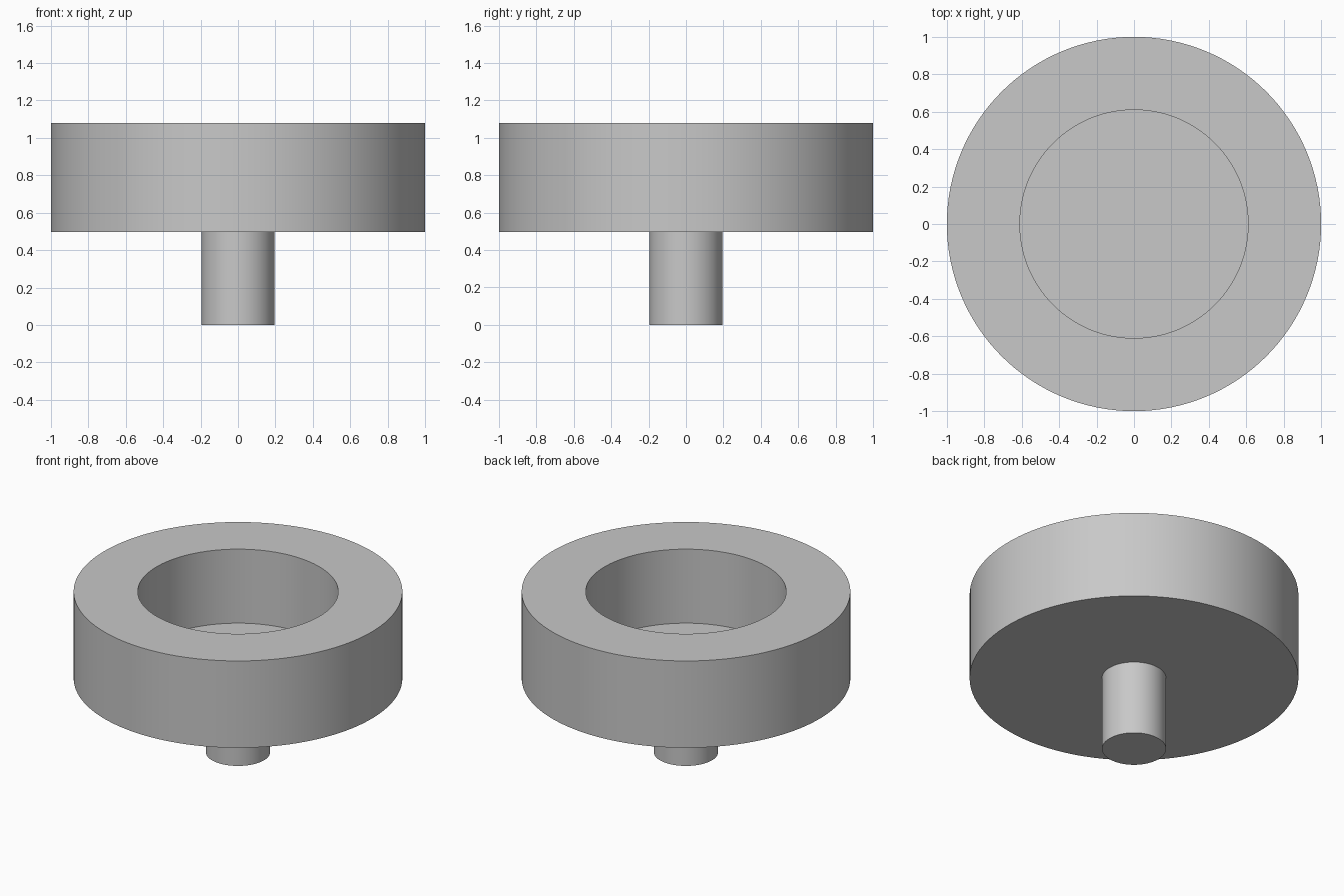
import bpy
import bmesh
import math

SIDES = 128
RADIUS = 1.0
BORE_RADIUS = 0.61
STEM_RADIUS = 0.195
TOP, FLOOR, BASE = 1.08, 0.583, 0.497

old = bpy.data.objects.get("Cube")
if old:
    bpy.data.objects.remove(old, do_unlink=True)

grey = bpy.data.materials.new("light_grey")
grey.use_nodes = True
grey.diffuse_color = (0.58, 0.58, 0.58, 1)
grey.node_tree.nodes["Principled BSDF"].inputs["Base Color"].default_value = grey.diffuse_color


def lathe(name, profile):
    """Revolve a (radius, z) profile around the z axis."""
    bm = bmesh.new()
    verts = [bm.verts.new((r, 0, z)) for r, z in profile]
    edges = [bm.edges.new(pair) for pair in zip(verts, verts[1:])]
    bmesh.ops.spin(bm, geom=verts + edges, cent=(0, 0, 0), axis=(0, 0, 1),
                   angle=math.tau, steps=SIDES, use_merge=False)
    bmesh.ops.remove_doubles(bm, verts=bm.verts, dist=1e-4)
    # Close the open ends of the profile with flat caps
    bmesh.ops.holes_fill(bm, edges=[e for e in bm.edges if e.is_boundary], sides=0)
    bmesh.ops.recalc_face_normals(bm, faces=bm.faces)
    mesh = bpy.data.meshes.new(name)
    bm.to_mesh(mesh)
    bm.free()
    mesh.materials.append(grey)
    obj = bpy.data.objects.new(name, mesh)
    bpy.context.collection.objects.link(obj)
    bpy.ops.object.select_all(action="DESELECT")
    obj.select_set(True)
    bpy.context.view_layer.objects.active = obj
    bpy.ops.object.shade_smooth_by_angle(angle=math.radians(30))
    return obj


# Thick-walled round head with a blind bore
lathe("recessed_head", [(STEM_RADIUS, BASE), (RADIUS, BASE), (RADIUS, TOP),
                        (BORE_RADIUS, TOP), (BORE_RADIUS, FLOOR)])

# Round stem under the head
lathe("stem", [(STEM_RADIUS, 0), (STEM_RADIUS, BASE)])
